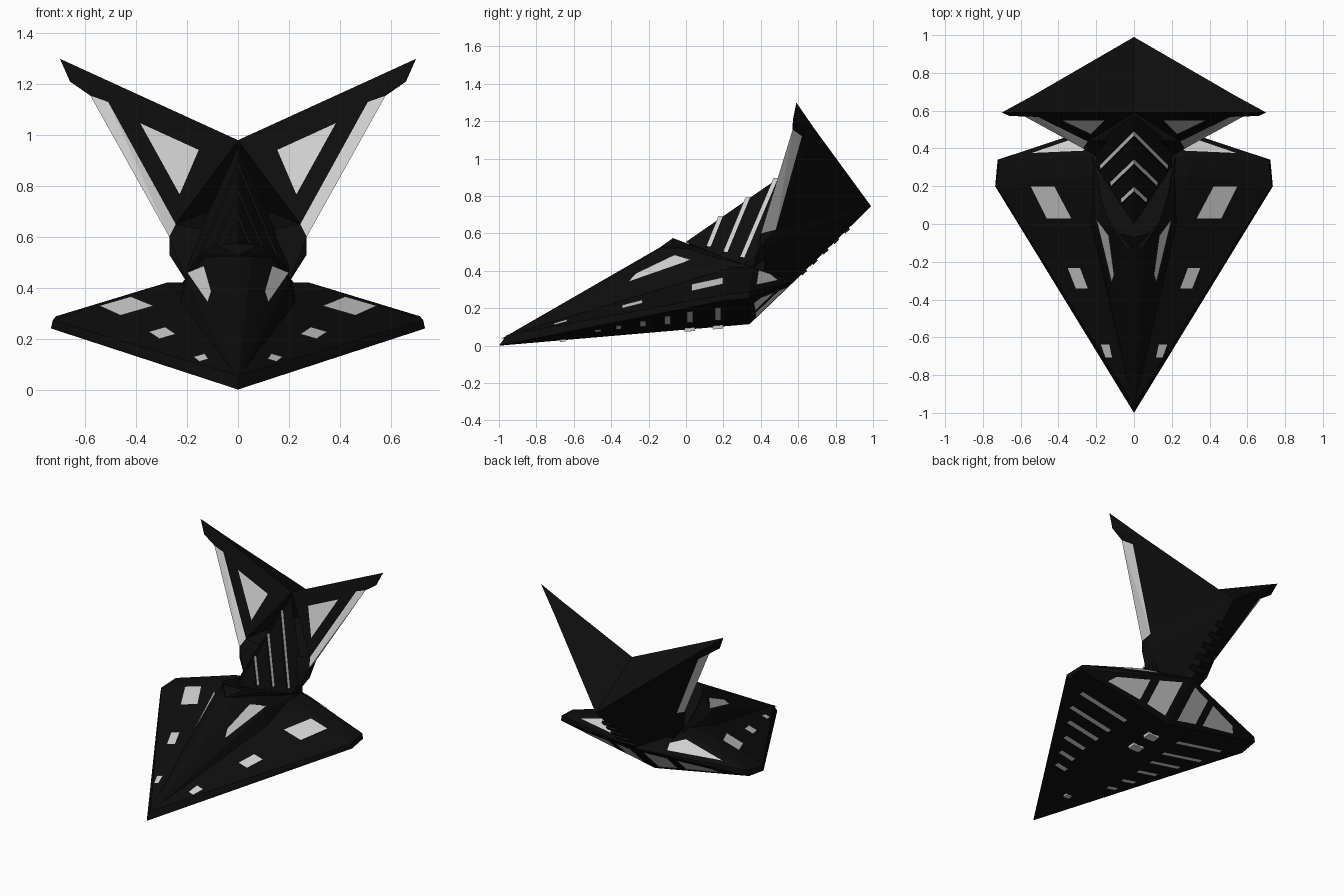
import bpy, bmesh, math
from mathutils import Vector
from mathutils.bvhtree import BVHTree

if "Cube" in bpy.data.objects:
    bpy.data.objects.remove(bpy.data.objects["Cube"])


def material(name, v):
    m = bpy.data.materials.new(name)
    m.diffuse_color = (v, v, v, 1)
    m.use_nodes = True
    m.node_tree.nodes["Principled BSDF"].inputs["Base Color"].default_value = m.diffuse_color
    return m


BLACK = material("black hull", 0.004)
LIGHT = material("light panel", 0.62)


def finish(name, bm, mats):
    me = bpy.data.meshes.new(name)
    bm.to_mesh(me)
    bm.free()
    for m in mats:
        me.materials.append(m)
    ob = bpy.data.objects.new(name, me)
    bpy.context.collection.objects.link(ob)
    return ob


def solid(name, pts, mat=BLACK, sides=(1, -1)):
    """Convex faceted solid through the points, repeated for each side in x."""
    bm = bmesh.new()
    for p in {(s * x, y, z) for x, y, z in pts for s in sides}:
        bm.verts.new(p)
    bmesh.ops.remove_doubles(bm, verts=bm.verts, dist=1e-5)
    res = bmesh.ops.convex_hull(bm, input=bm.verts)
    junk = [g for g in set(res["geom_interior"] + res["geom_unused"])
            if isinstance(g, bmesh.types.BMVert)]
    bmesh.ops.delete(bm, geom=junk, context='VERTS')
    bmesh.ops.recalc_face_normals(bm, faces=bm.faces)
    return finish(name, bm, [mat])


def plate(name, target, pts, axis, sign, mirror=True):
    """Thin panel laid on a solid by projecting a 2D outline along one axis."""
    src = bmesh.new()
    src.from_mesh(target.data)
    tree = BVHTree.FromBMesh(src)
    src.free()
    ray = Vector((0, 0, 0))
    ray[axis] = sign
    loop = []
    for a, b in pts:
        o = Vector((a, b, 0)) if axis == 2 else Vector((a, 0, b))
        hit, n, _, _ = tree.ray_cast(o - ray * 5, ray)
        if hit:
            loop.append((hit + n * 0.005, n))
    bm = bmesh.new()
    for s in ((1, -1) if mirror else (1,)):
        f = bm.faces.new([bm.verts.new((s * p.x, p.y, p.z)) for p, _ in loop])
        f.normal_update()
        n = loop[0][1]
        if f.normal.dot(Vector((s * n.x, n.y, n.z))) < 0:
            f.normal_flip()
    return finish(name, bm, [LIGHT])


def box(name, loc, size, mat, tilt=0):
    bm = bmesh.new()
    bmesh.ops.create_cube(bm, size=1)
    ob = finish(name, bm, [mat])
    ob.location, ob.scale, ob.rotation_euler = loc, size, (tilt, 0, 0)
    return ob


# Delta hull
hull = solid("delta_hull", [
    (0, -1, 0), (0, -.96, .055), (0, .34, .115), (0, .58, .345),
    (.735, .2, .24), (.722, .34, .252), (.728, .2, .272), (.715, .34, .288),
    (.28, .25, .42), (.27, .36, .42)])

# Wing top windows, rear panels and underside slots
for i, p in enumerate([
        [(.33, .03), (.46, .03), (.545, .2), (.42, .2)],
        [(.243, -.34), (.307, -.34), (.35, -.23), (.285, -.23)],
        [(.115, -.705), (.15, -.705), (.175, -.635), (.13, -.635)]]):
    plate(f"wing_window_{i}", hull, p, 2, -1)
plate("rear_upper_panel", hull, [(.27, .385), (.54, .373), (.2, .49), (.19, .45)], 2, -1)
plate("rear_inner_panel", hull, [(.05, .15), (.2, .18), (.2, .298), (.05, .318)], 1, -1)
plate("rear_outer_panel", hull, [(.26, .19), (.52, .232), (.48, .262), (.26, .29)], 1, -1)
for i, (y, x0, x1) in enumerate([(.17, .21, .58), (.02, .22, .54), (-.1, .22, .46),
                                 (-.23, .22, .38), (-.36, .2, .31), (-.47, .17, .25)]):
    plate(f"belly_slot_{i}", hull,
          [(x0, y - .016), (x1, y - .016), (x1, y + .016), (x0, y + .016)], 2, 1)

# Keel thrusters
for i, (y, w) in enumerate([(.17, .055), (.02, .055), (-.66, .03)]):
    box(f"keel_thruster_{i}", (0, y, .005 + .082 * (y + 1) - .001),
        (w * 1.5, w, .022), LIGHT, math.atan(.082))

# Tapering fuselage with side windows
NOSE, U, L = Vector((0, -.99, .035)), Vector((.13, 0, .52)), Vector((.2, 0, .43))
solid("fuselage", [tuple(NOSE), tuple(U), tuple(L), (0, -.14, .525), (.055, -.11, .523),
                   (.23, 0, .33), (.21, .3, .43), (.22, .36, .42), (0, .36, .3)])
bm = bmesh.new()
for s in (1, -1):
    vs = []
    for t, k in [(.73, .1), (.69, .5), (1.03, .85), (.94, .1)]:
        p = NOSE + (U.lerp(L, k) - NOSE) * t + Vector((.005, -.002, .004))
        vs.append(bm.verts.new((s * p.x, p.y, p.z)))
    f = bm.faces.new(vs)
    f.normal_update()
    if f.normal.x * s < 0:
        f.normal_flip()
finish("fuselage_window", bm, [LIGHT])

# Raised collar behind the fuselage
rim = [(0, -.07, .575), (.08, -.05, .567), (.14, .02, .54), (.18, .15, .493), (.205, .3, .438)]
solid("neck_collar", rim + [(0, -.14, .525)] + [(x * .95, y + .02, z - .05) for x, y, z in rim])


# Neck roof with stepped chevrons
def roof(x, y):
    return .555 + .69 * y - 1.66 * x


solid("neck", [(0, 0, .555), (0, .58, .955), (.2, .3, .43), (.2, .42, .51),
               (0, .3, .35), (.2, .42, .4)])
bm = bmesh.new()
for y0, x1, y1 in [(.46, .18, .28), (.31, .125, .19), (.165, .07, .1)]:
    for s in (1, -1):
        rows = []
        for x, y in [(0, y0), (x1, y1)]:
            z = roof(x, y)
            rows.append([bm.verts.new(p) for p in [
                (s * x, y, z), (s * x, y + .008, z + .024),
                (s * x, y + .032, z + .023)]])
        a, b = rows
        for j in (0, 1):
            f = bm.faces.new([a[j], a[j + 1], b[j + 1], b[j]])
            f.material_index = j
            f.normal_update()
            if f.normal.z < 0:
                f.normal_flip()
finish("neck_chevrons", bm, [BLACK, LIGHT])

# V tail: base, blade, tip, glowing edge and front window on each side
N, A, T = (0, .59, .98), (0, .99, .745), (.7, .59, 1.3)
M, W = (.53, .593, 1.222), (.53, .683, 1.165)
S0, S1 = (.245, .437, .65), (.51, .567, 1.13)
O0, O1 = (.27, .40, .60), (.58, .57, 1.155)
R0, R1 = (.265, .48, .62), (.53, .62, 1.12)
for side, s in (("right", 1), ("left", -1)):
    solid(f"{side}_tail_base", [S0, R0, O0, A, (0, .458, .6), (0, .58, .345), (.27, .40, .53),
                                (.2, .36, .42), (0, .4, .42)], BLACK, (s,))
    blade = solid(f"{side}_tail_blade", [N, A, M, W, S0, S1, R0, R1], BLACK, (s,))
    solid(f"{side}_tail_tip", [M, W, S1, R1, O1, T, (.66, .572, 1.21)], BLACK, (s,))
    solid(f"{side}_tail_glow_edge", [S0, S1, O0, O1, R0, R1], LIGHT, (s,))
    plate(f"{side}_tail_window", blade,
          [(s * .385, 1.045), (s * .155, .94), (s * .23, .765)], 1, 1, False)

# Ribs under the tail
for i in range(5):
    t = .12 + .14 * i
    box(f"tail_rib_{i}", (0, .58 + .41 * t, .345 + .4 * t), (.12 - .012 * i, .035, .016),
        BLACK, math.radians(44))
